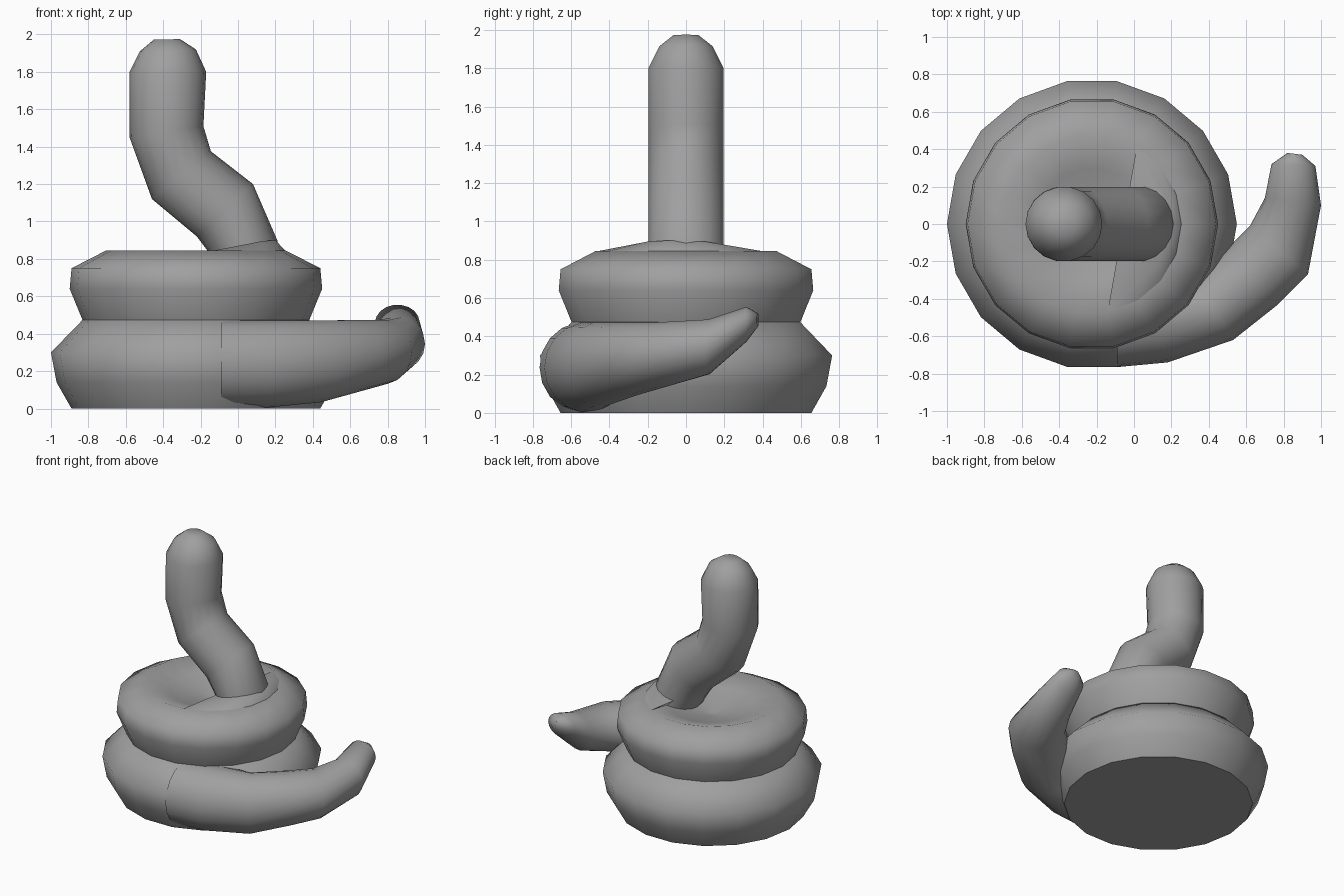
import bpy, bmesh, math
from math import cos, sin, pi, radians
from mathutils import Vector

cube = bpy.data.objects.get("Cube")
if cube:
    bpy.data.objects.remove(cube)

SIDES = 18
CX = -0.225  # coil axis

grey = bpy.data.materials.new("plain grey")
grey.use_nodes = True
grey.diffuse_color = (0.35, 0.35, 0.35, 1)
grey.node_tree.nodes["Principled BSDF"].inputs["Base Color"].default_value = (0.35, 0.35, 0.35, 1)


def finish(name, bm):
    bmesh.ops.recalc_face_normals(bm, faces=bm.faces)
    mesh = bpy.data.meshes.new(name)
    bm.to_mesh(mesh)
    bm.free()
    mesh.materials.append(grey)
    ob = bpy.data.objects.new(name, mesh)
    bpy.context.collection.objects.link(ob)
    bpy.ops.object.select_all(action='DESELECT')
    ob.select_set(True)
    bpy.context.view_layer.objects.active = ob
    bpy.ops.object.shade_smooth_by_angle(angle=radians(58))
    return ob


def loft(name, rings):
    """Closed tube through elliptical rings given as (centre, half axis, half axis)."""
    bm = bmesh.new()
    loops = []
    for c, u, v in rings:
        loops.append([bm.verts.new(c + u * cos(2 * pi * i / SIDES) + v * sin(2 * pi * i / SIDES))
                      for i in range(SIDES)])
    for a, b in zip(loops, loops[1:]):
        for i in range(SIDES):
            j = (i + 1) % SIDES
            bm.faces.new((a[i], a[j], b[j], b[i]))
    bm.faces.new(loops[0])
    bm.faces.new(loops[-1])
    return finish(name, bm)


def turned(name, profile):
    """Stack of level circles around the coil axis."""
    return loft(name, [(Vector((CX, 0, z)), Vector((r, 0, 0)), Vector((0, r, 0)))
                       for r, z in profile])


# Body coils
turned("lower_coil", [(0.665, 0), (0.745, 0.14), (0.775, 0.30), (0.605, 0.475)])
turned("upper_coil", [(0.605, 0.47), (0.675, 0.64), (0.665, 0.75), (0.48, 0.845),
                      (0.3, 0.79), (0.03, 0.72)])

# Neck and head: left x, left z, right x, right z, half depth
neck = [(-0.05, 0.66, 0.22, 0.72, 0.2), (-0.16, 0.84, 0.21, 0.9, 0.2),
        (-0.22, 0.92, 0.08, 1.2, 0.2), (-0.46, 1.12, -0.145, 1.375, 0.2),
        (-0.58, 1.45, -0.185, 1.51, 0.2), (-0.58, 1.8, -0.17, 1.8, 0.2),
        (-0.525, 1.91, -0.225, 1.92, 0.14), (-0.45, 1.972, -0.31, 1.975, 0.065)]
rings = []
for x1, z1, x2, z2, depth in neck:
    a, b = Vector((x1, 0, z1)), Vector((x2, 0, z2))
    rings.append(((a + b) / 2, (b - a) / 2, Vector((0, depth, 0))))
loft("neck_and_head", rings)

# Tail: inner x, y, outer x, y, bottom z, top z
tail = [(-0.09, -0.3, -0.09, -0.765, 0.0, 0.475), (0.08, -0.27, 0.18, -0.74, 0.0, 0.475),
        (0.32, -0.29, 0.53, -0.62, 0.03, 0.475), (0.5, -0.13, 0.77, -0.43, 0.09, 0.475),
        (0.62, -0.01, 0.93, -0.27, 0.13, 0.475), (0.70, 0.14, 1.0, 0.1, 0.2, 0.49),
        (0.735, 0.32, 0.97, 0.31, 0.37, 0.555), (0.82, 0.38, 0.9, 0.37, 0.45, 0.52)]
rings = []
for x1, y1, x2, y2, low, high in tail:
    mid = (low + high) / 2
    a, b = Vector((x1, y1, mid)), Vector((x2, y2, mid))
    rings.append(((a + b) / 2, (b - a) / 2, Vector((0, 0, (high - low) / 2))))
loft("tail", rings)

# Sloping web joining the neck to the coil rim
bm = bmesh.new()
for deg in range(-80, 61, 20):
    t = radians(deg)
    bm.verts.new((CX + 0.48 * cos(t), 0.48 * sin(t), 0.842))
for p in [(0.13, -0.2, 0.895), (0.2, -0.1, 0.9), (0.2, 0.1, 0.895), (0.09, 0.2, 0.87), (0.1, 0, 0.7)]:
    bm.verts.new(p)
bmesh.ops.convex_hull(bm, input=bm.verts)
finish("neck_base", bm)
